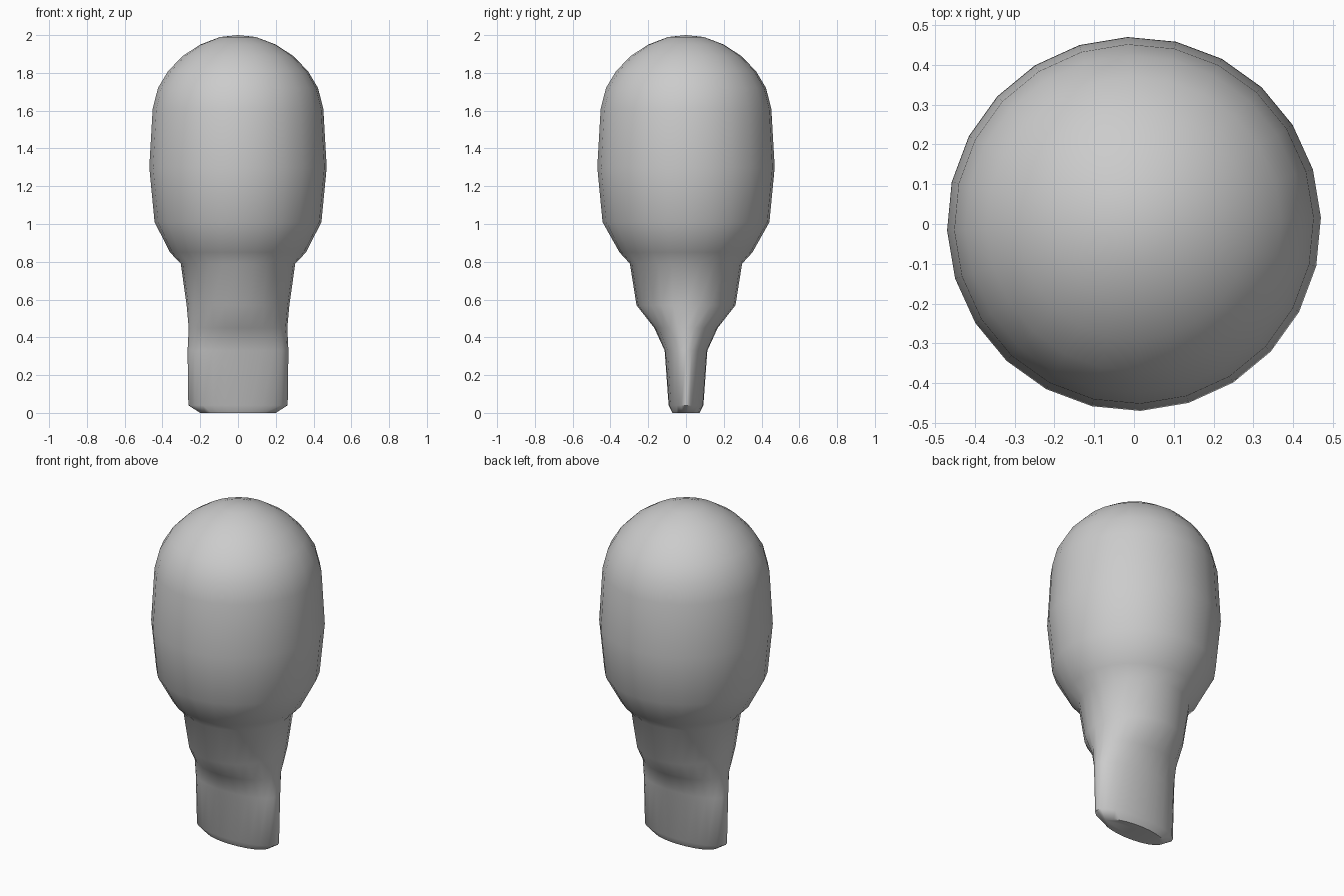
import bpy, bmesh
from math import sin, cos, radians, pi

if "Cube" in bpy.data.objects:
    bpy.data.objects.remove(bpy.data.objects["Cube"])

SIDES = 24
# Cross-sections from foot to crown: height, half width, half depth
SECTIONS = [
    (0.00, 0.200, 0.072), (0.04, 0.263, 0.092), (0.33, 0.267, 0.113),
    (0.45, 0.261, 0.168), (0.57, 0.272, 0.262), (0.79, 0.303, 0.297),
    (0.85, 0.360, 0.352), (1.01, 0.442, 0.442), (1.30, 0.470, 0.470),
    (1.61, 0.452, 0.452), (1.72, 0.424, 0.424), (1.81, 0.370, 0.370),
    (1.89, 0.292, 0.292), (1.95, 0.200, 0.200), (1.99, 0.095, 0.095),
]


def ring(bm, z, rx, ry):
    # Slight turn on the round head only, so the flat foot stays symmetric
    turn = radians(2) if z > 0.9 else 0
    return [bm.verts.new((rx * cos(2 * pi * i / SIDES + turn),
                          ry * sin(2 * pi * i / SIDES + turn), z))
            for i in range(SIDES)]


# Rounded head flowing into a flattened neck
bm = bmesh.new()
rings = [ring(bm, *s) for s in SECTIONS]
for a, b in zip(rings, rings[1:]):
    for i in range(SIDES):
        j = (i + 1) % SIDES
        bm.faces.new((a[i], a[j], b[j], b[i]))

# Flat foot and crown tip
bm.faces.new(rings[0][::-1])
tip = bm.verts.new((0, 0, 2.0))
for i in range(SIDES):
    bm.faces.new((rings[-1][i], rings[-1][(i + 1) % SIDES], tip))
bmesh.ops.recalc_face_normals(bm, faces=bm.faces)

mesh = bpy.data.meshes.new("bulb_body")
bm.to_mesh(mesh)
bm.free()
body = bpy.data.objects.new("bulb_body", mesh)
bpy.context.collection.objects.link(body)
bpy.context.view_layer.objects.active = body
body.select_set(True)
bpy.ops.object.shade_smooth_by_angle(angle=radians(50))
